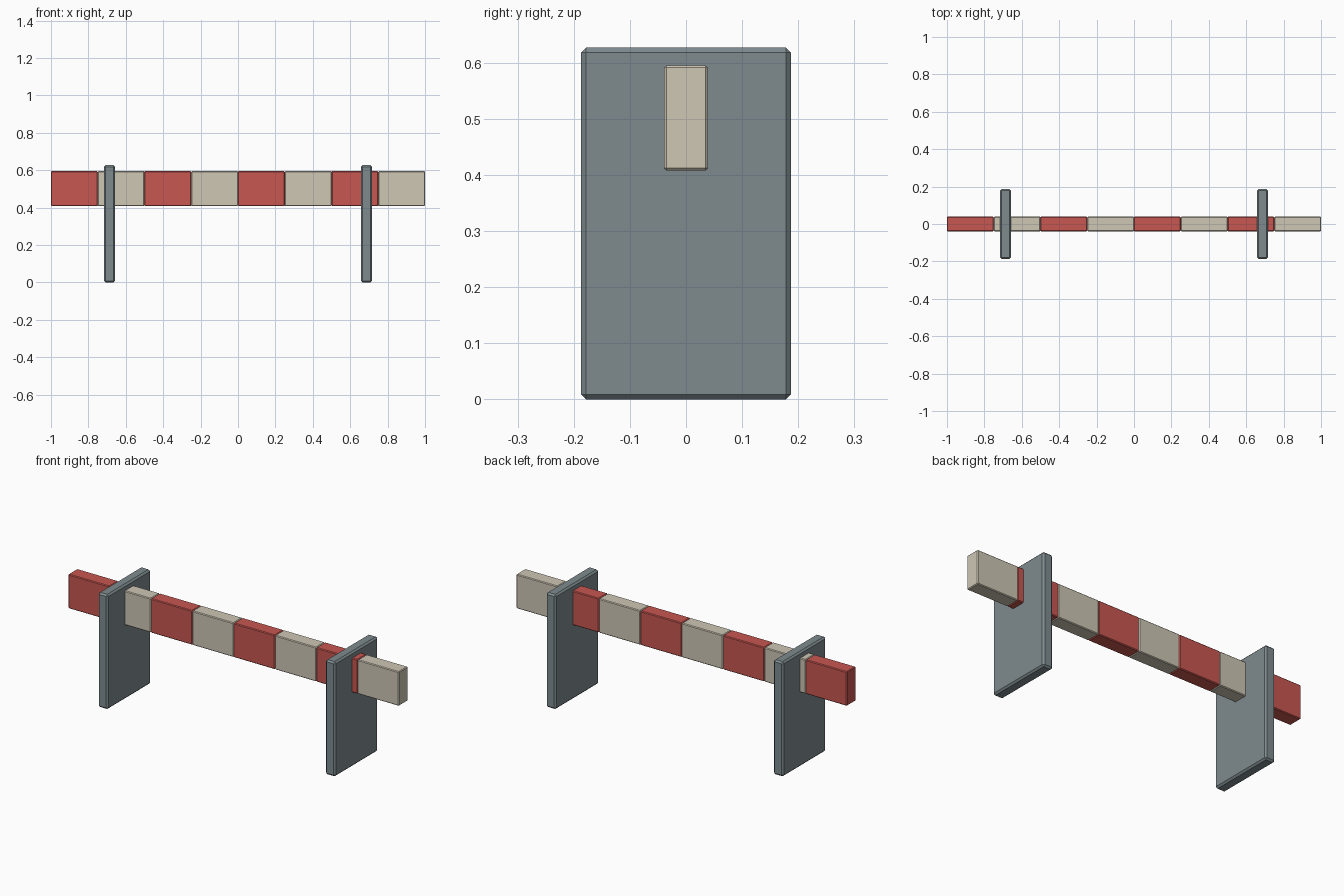
import bpy

if "Cube" in bpy.data.objects:
    bpy.data.objects.remove(bpy.data.objects["Cube"])


def material(name, rgb):
    m = bpy.data.materials.new(name)
    m.diffuse_color = (*rgb, 1.0)
    m.use_nodes = True
    m.node_tree.nodes["Principled BSDF"].inputs["Base Color"].default_value = m.diffuse_color
    return m


red = material("barrier red", (0.58, 0.095, 0.083))
cream = material("warm cream", (0.62, 0.57, 0.46))
grey = material("slate grey", (0.21, 0.26, 0.275))


def box(name, center, size, bevel, mat):
    """Box with a flat chamfer on every edge."""
    bpy.ops.mesh.primitive_cube_add(size=1, location=center)
    ob = bpy.context.object
    ob.name = name
    ob.scale = size
    bpy.ops.object.transform_apply(location=False, rotation=False, scale=True)
    mod = ob.modifiers.new("chamfer", 'BEVEL')
    mod.width = bevel
    mod.segments = 1
    ob.data.materials.append(mat)
    return ob


# Upright support boards
for side, x in (("left", -0.6875), ("right", 0.6875)):
    box(f"{side}_support", (x, 0, 0.3135), (0.06, 0.374, 0.627), 0.009, grey)

# Striped crossbar made of alternating blocks
for i in range(8):
    box(f"bar_block_{i + 1}", (-0.875 + 0.25 * i, 0, 0.5015),
        (0.25, 0.078, 0.187), 0.004, cream if i % 2 else red)
